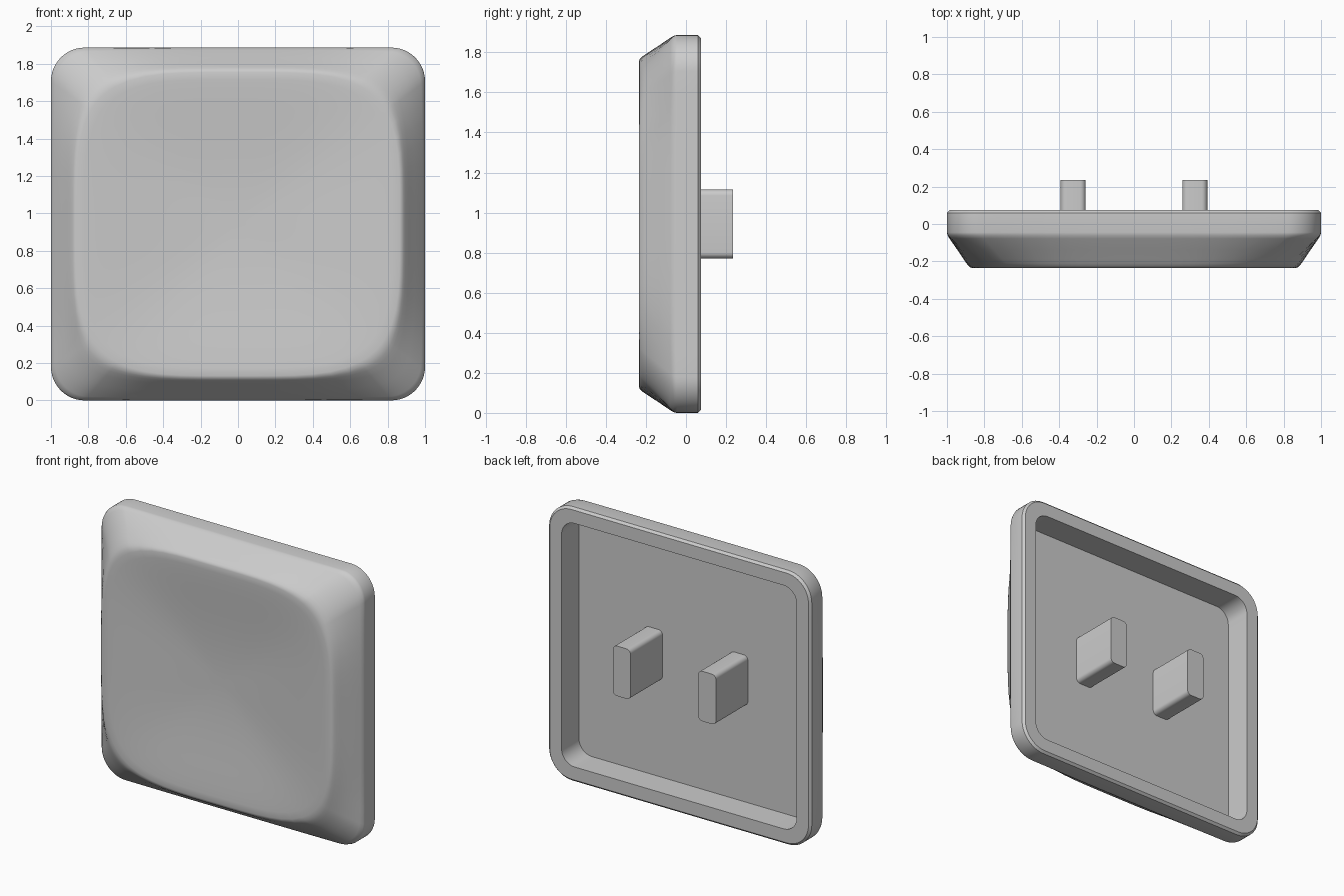
import bpy
import bmesh
from math import sin, cos, pi, radians
from mathutils import Vector

default = bpy.data.objects.get("Cube")
if default:
    bpy.data.objects.remove(default)

HALF_X, HALF_Z = 1.0, 0.943
MID_Z = HALF_Z

grey = bpy.data.materials.new("light grey plastic")
grey.use_nodes = True
colour = (0.6, 0.6, 0.6, 1)
grey.diffuse_color = colour
grey.node_tree.nodes["Principled BSDF"].inputs["Base Color"].default_value = colour


def rounded_rect(hx, hz, r, arc=12, side=14):
    """Evenly divided outline of a rectangle with round corners."""
    pts = []
    for q, (sx, sz) in enumerate([(1, 1), (-1, 1), (-1, -1), (1, -1)]):
        centre = Vector((sx * (hx - r), sz * (hz - r)))
        for i in range(arc + 1):
            a = (q + i / arc) * pi / 2
            pts.append(centre + r * Vector((cos(a), sin(a))))
    out = []
    for i, p in enumerate(pts):
        out.append(p)
        n = pts[(i + 1) % len(pts)]
        if i % (arc + 1) == arc:
            out += [p.lerp(n, j / side) for j in range(1, side)]
    return out


def squircle(outline, hx, hz, power=4):
    """Push an outline radially onto a superellipse."""
    return [p / (abs(p.x / hx) ** power + abs(p.y / hz) ** power) ** (1 / power)
            for p in outline]


def loft(name, sections):
    """Skin a list of (outline, y) sections and close both ends."""
    bm = bmesh.new()
    rings = [[bm.verts.new((p.x, y, p.y + MID_Z)) for p in pts]
             for pts, y in sections]
    for a, b in zip(rings, rings[1:]):
        for i in range(len(a)):
            j = (i + 1) % len(a)
            bm.faces.new((a[i], a[j], b[j], b[i]))
    bm.faces.new(rings[0])
    bm.faces.new(rings[-1])
    bmesh.ops.recalc_face_normals(bm, faces=bm.faces)
    mesh = bpy.data.meshes.new(name)
    bm.to_mesh(mesh)
    bm.free()
    obj = bpy.data.objects.new(name, mesh)
    bpy.context.collection.objects.link(obj)
    mesh.materials.append(grey)
    bpy.ops.object.select_all(action='DESELECT')
    obj.select_set(True)
    bpy.context.view_layer.objects.active = obj
    bpy.ops.object.shade_smooth_by_angle(angle=radians(40))


# Cap shell: recess floor, recess wall, back lip, side, sloped skirt, dished front
base = rounded_rect(HALF_X, HALF_Z, 0.18)
lip = rounded_rect(HALF_X - 0.015, HALF_Z - 0.015, 0.165)
opening = rounded_rect(0.895, 0.838, 0.1)
crest = squircle(base, 0.865, 0.812)
sections = [
    (opening, -0.113),
    (opening, 0.075),
    (lip, 0.075),
    (base, 0.06),
    (base, -0.045),
]
skirt = [(0.02, -0.06), (0.1, -0.078), (0.4, -0.136), (0.65, -0.186),
         (0.77, -0.21), (0.84, -0.222), (0.91, -0.231), (1, -0.235)]
for t, y in skirt:
    sections.append(([p.lerp(c, t) for p, c in zip(base, crest)], y))

# The front is a shallow bowl that eases out of the crest
DISH = 0.05
for i in range(1, 20):
    s = 1 - i / 20
    sections.append(([c * s for c in crest], -0.235 + DISH * (1 - s * s) ** 1.5))
loft("cap_shell", sections)

# Two mounting prongs standing on the recess floor
for name, x in (("left_prong", 0.325), ("right_prong", -0.325)):
    outline = [p + Vector((x, 0)) for p in rounded_rect(0.067, 0.172, 0.03, 6, 1)]
    loft(name, [(outline, -0.12), (outline, 0.235)])
